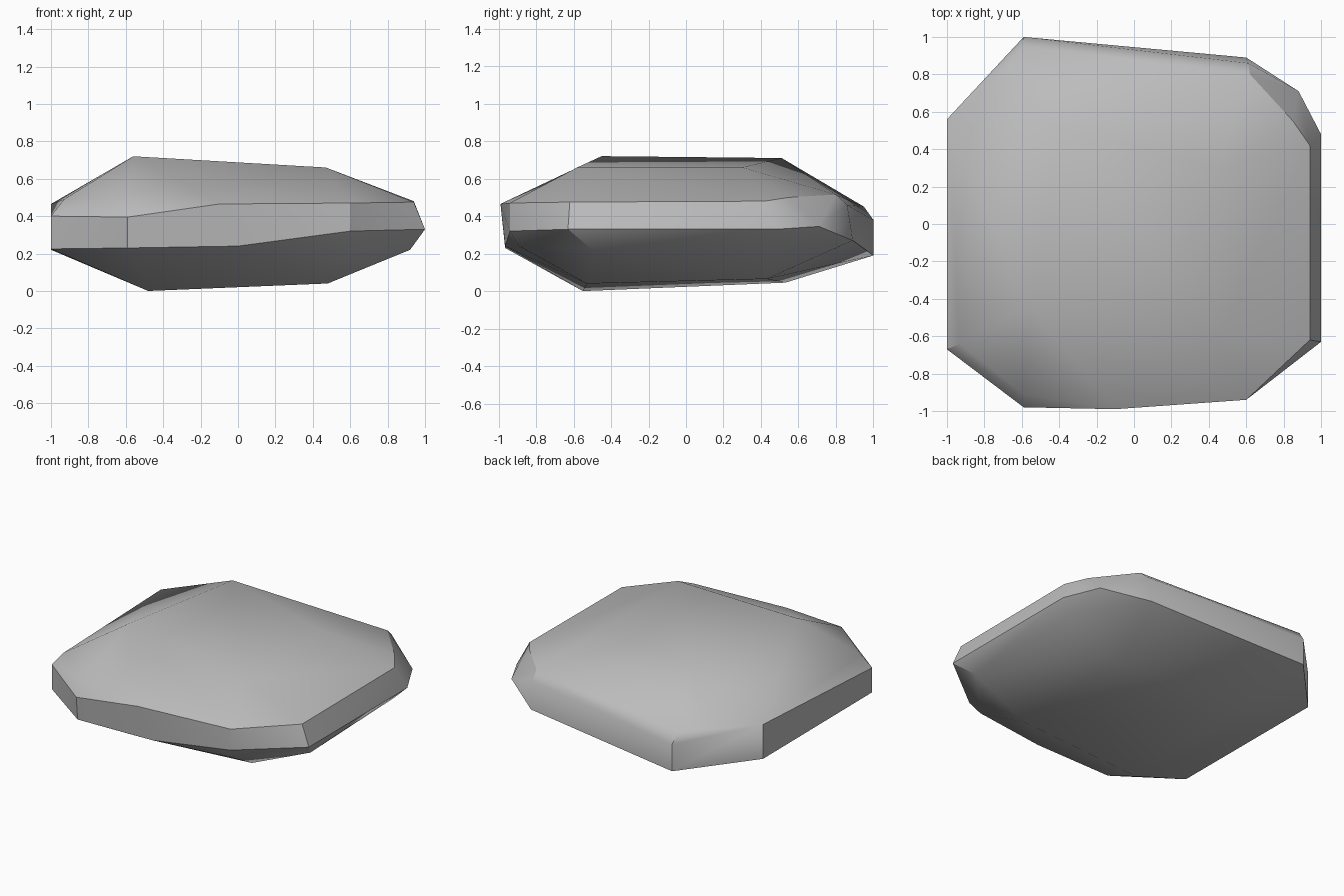
import bpy
import bmesh
import math

cube = bpy.data.objects.get("Cube")
if cube:
    bpy.data.objects.remove(cube, do_unlink=True)


def make_material(name, colour):
    material = bpy.data.materials.new(name)
    material.use_nodes = True
    material.diffuse_color = colour
    shader = next(n for n in material.node_tree.nodes if n.type == "BSDF_PRINCIPLED")
    shader.inputs["Base Color"].default_value = colour
    return material


def make_boulder(name, rings, material):
    """Wrap a faceted convex skin around the stacked rings of corners."""
    bm = bmesh.new()
    for ring in rings:
        for corner in ring:
            bm.verts.new(corner)
    hull = bmesh.ops.convex_hull(bm, input=bm.verts)
    spare = {v for v in hull["geom_interior"] + hull["geom_unused"]
             if isinstance(v, bmesh.types.BMVert)}
    bmesh.ops.delete(bm, geom=list(spare), context="VERTS")
    # Merge nearly flat triangles into broad facets
    bmesh.ops.dissolve_limit(bm, angle_limit=math.radians(3),
                             verts=bm.verts, edges=bm.edges)
    bmesh.ops.recalc_face_normals(bm, faces=bm.faces)
    mesh = bpy.data.meshes.new(name)
    bm.to_mesh(mesh)
    bm.free()
    mesh.materials.append(material)
    rock = bpy.data.objects.new(name, mesh)
    bpy.context.collection.objects.link(rock)
    return rock


# Flat upper plateau
plateau = [(-.56, -.45, .72), (.47, -.58, .66), (.45, .3, .66), (-.4, .51, .71)]

# Upper rim, running round from the front right corner
upper_rim = [(-.93, -.64, .49), (-.59, -.91, .49), (-.1, -.99, .465),
             (.6, -.94, .47), (.94, -.62, .475), (.94, .42, .48),
             (.85, .55, .5), (.62, .8, .515), (.61, .86, .46),
             (-.6, .95, .45), (-.69, .81, .5), (-1, .56, .465)]

# Widest belt of the stone
belt = [(-1, -.67, .4), (-.59, -.98, .395), (.6, -.94, .32),
        (1, -.63, .33), (1, .48, .33), (.88, .71, .345), (-.59, 1, .38)]

# Lower rim
lower_rim = [(-1, -.67, .225), (-.59, -.965, .23), (0, -.965, .24),
             (.55, -.89, .24), (.92, -.5, .22), (.92, .45, .25),
             (.6, .89, .27), (-.59, 1, .19), (-1, .56, .22)]

# Underside
base = [(-.48, -.55, 0), (.48, -.53, .04), (.48, .43, .065), (-.48, .53, .045)]

stone_grey = make_material("stone grey", (.5, .5, .5, 1))
boulder = make_boulder("boulder", [plateau, upper_rim, belt, lower_rim, base], stone_grey)

# Soft shading across shallow facets, crisp on the strong edges
bpy.ops.object.select_all(action="DESELECT")
boulder.select_set(True)
bpy.context.view_layer.objects.active = boulder
bpy.ops.object.shade_smooth_by_angle(angle=math.radians(30))
